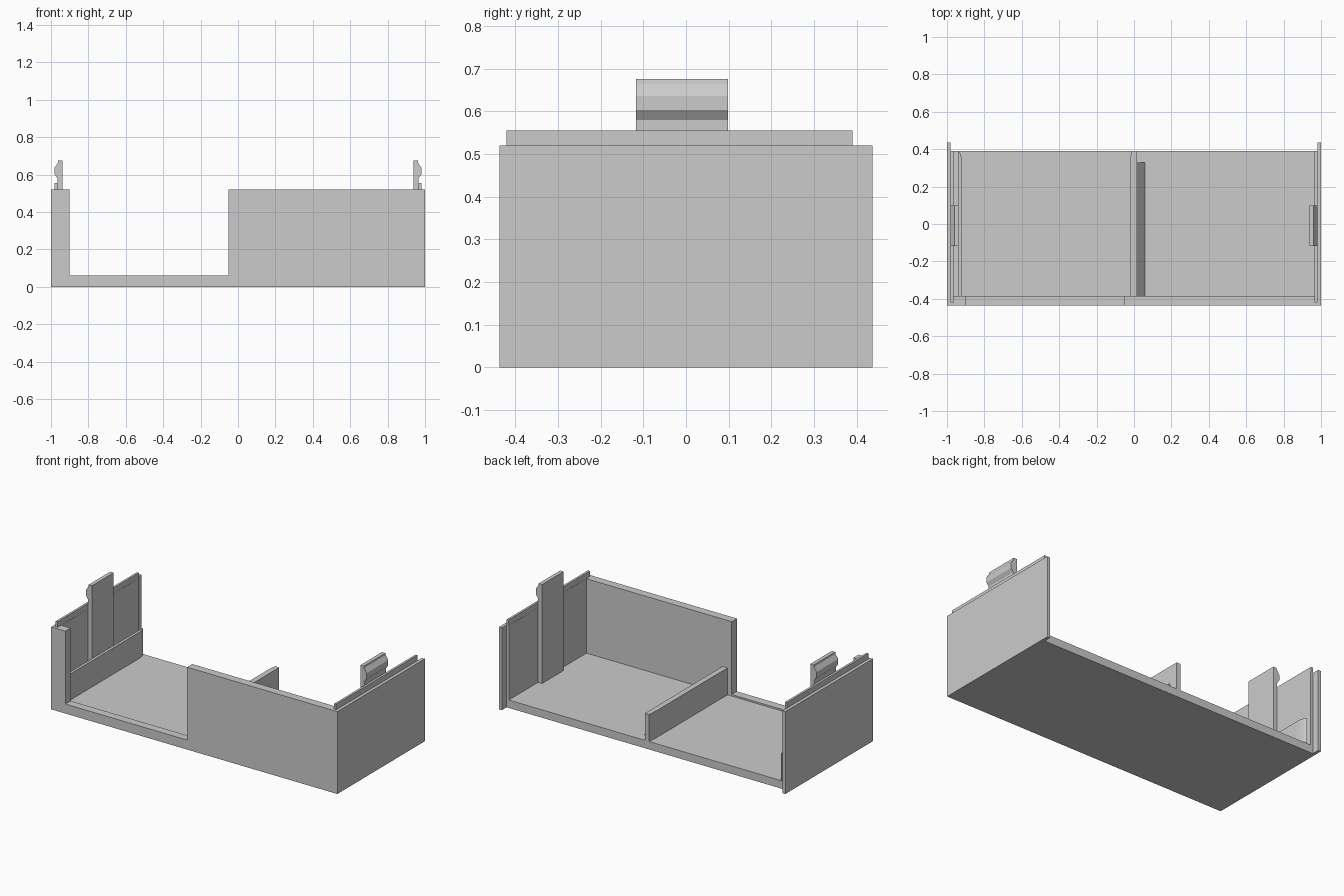
import bpy, bmesh
from mathutils import Vector

if "Cube" in bpy.data.objects:
    bpy.data.objects.remove(bpy.data.objects["Cube"])

grey = bpy.data.materials.new("plain grey")
grey.diffuse_color = (0.6, 0.6, 0.6, 1)
grey.use_nodes = True
grey.node_tree.nodes["Principled BSDF"].inputs["Base Color"].default_value = grey.diffuse_color


def prism(name, pts, vec):
    """Extrude a closed outline of 3D points along vec."""
    bm = bmesh.new()
    face = bm.faces.new([bm.verts.new(p) for p in pts])
    ext = bmesh.ops.extrude_face_region(bm, geom=[face])
    moved = [g for g in ext["geom"] if isinstance(g, bmesh.types.BMVert)]
    bmesh.ops.translate(bm, verts=moved, vec=Vector(vec))
    bmesh.ops.recalc_face_normals(bm, faces=bm.faces)
    mesh = bpy.data.meshes.new(name)
    bm.to_mesh(mesh)
    bm.free()
    mesh.materials.append(grey)
    obj = bpy.data.objects.new(name, mesh)
    bpy.context.collection.objects.link(obj)
    return obj


def along_y(name, outline, y0, y1):
    return prism(name, [(x, y0, z) for x, z in outline], (0, y1 - y0, 0))


def along_z(name, outline, z0, z1):
    return prism(name, [(x, y, z0) for x, y in outline], (0, 0, z1 - z0))


def box(name, x0, x1, y0, y1, z0, z1):
    return along_z(name, [(x0, y0), (x1, y0), (x1, y1), (x0, y1)], z0, z1)


FRONT, INNER, BACK = -0.437, -0.385, 0.39
FLOOR, TOP = 0.05, 0.52

# Floor between the side walls
box("floor", -0.98, 0.98, INNER, BACK, 0, FLOOR)

# Front wall with a wide cut-out
along_y("front_wall", [(-0.98, 0), (0.98, 0), (0.98, TOP), (-0.05, TOP),
                       (-0.05, 0.06), (-0.9, 0.06), (-0.9, TOP), (-0.98, TOP)],
        FRONT, INNER)

# Side walls, raised lips and snap tabs
clip = [(0.937, FLOOR), (0.965, FLOOR), (0.965, 0.58), (0.981, 0.603),
        (0.981, 0.636), (0.963, 0.663), (0.961, 0.675), (0.937, 0.675)]
for side, s in (("left", -1), ("right", 1)):
    box(side + "_outer_wall", s * 0.98, s, FRONT, 0.437, 0, TOP)
    box(side + "_inner_wall", s * 0.965, s * 0.98, INNER, BACK, FLOOR, TOP)
    box(side + "_lip", s * 0.966, s * 0.98, -0.42, BACK, TOP, 0.555)
    along_y(side + "_snap_tab", [(s * x, z) for x, z in clip], -0.117, 0.098)

# Low rails with a rounded lead-in at the open back
along_z("left_rail", [(-0.937, INNER), (-0.92, INNER), (-0.92, 0.33),
                      (-0.923, 0.355), (-0.929, 0.376), (-0.937, BACK)],
        FLOOR, 0.215)
along_z("divider", [(0.015, INNER), (0.015, BACK), (-0.013, BACK),
                    (-0.017, 0.37), (-0.02, 0.33), (-0.02, INNER)],
        FLOOR, 0.22)

# Sloped brace at the foot of the divider
along_y("divider_brace", [(0.015, FLOOR), (0.06, FLOOR), (0.015, 0.11)],
        INNER, 0.33)
